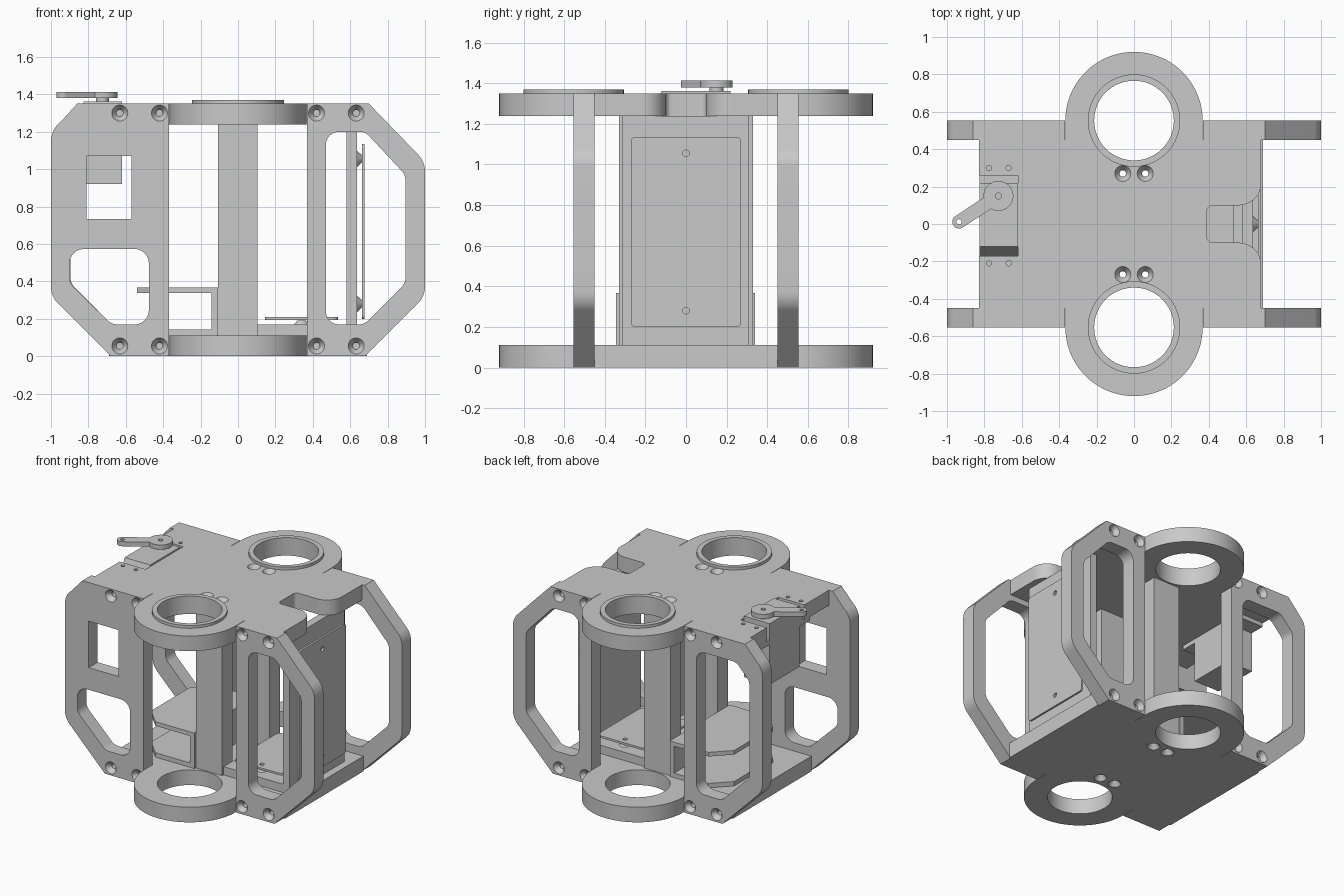
import bpy, bmesh, math
from mathutils import Vector, Matrix

if "Cube" in bpy.data.objects:
    bpy.data.objects.remove(bpy.data.objects["Cube"], do_unlink=True)

grey = bpy.data.materials.new("plain grey")
grey.use_nodes = True
grey.diffuse_color = (0.585, 0.585, 0.585, 1)
grey.node_tree.nodes["Principled BSDF"].inputs["Base Color"].default_value = grey.diffuse_color


def circle(x, y, r, n=64):
    return [(x + r * math.cos(2 * math.pi * i / n), y + r * math.sin(2 * math.pi * i / n)) for i in range(n)]


def arc(x, y, r, a, b, n=24):
    return [(x + r * math.cos(math.radians(a + (b - a) * i / n)),
             y + r * math.sin(math.radians(a + (b - a) * i / n))) for i in range(n + 1)]


def rounded(points, r, n=8):
    """Polygon with every corner filleted by radius r."""
    out = []
    for i, p in enumerate(points):
        p, a, b = Vector(p), Vector(points[i - 1]), Vector(points[(i + 1) % len(points)])
        u, v = (a - p).normalized(), (b - p).normalized()
        half = u.angle(v) / 2
        t = r / math.tan(half)
        c = p + (u + v).normalized() * r / math.sin(half)
        s, e = p + u * t - c, p + v * t - c
        out += [tuple(c + s.lerp(e, k / n).normalized() * r) for k in range(n + 1)]
    return out


def rect(x0, y0, x1, y1):
    return [(x0, y0), (x1, y0), (x1, y1), (x0, y1)]


def finish(name, bm):
    bmesh.ops.remove_doubles(bm, verts=bm.verts, dist=1e-5)
    bmesh.ops.recalc_face_normals(bm, faces=bm.faces)
    me = bpy.data.meshes.new(name)
    bm.to_mesh(me)
    bm.free()
    me.materials.append(grey)
    ob = bpy.data.objects.new(name, me)
    bpy.context.collection.objects.link(ob)
    return ob


def slab(name, outline, lo, hi, holes=(), axis="Z"):
    """Flat outline with holes, extruded from lo to hi along an axis."""
    cu = bpy.data.curves.new(name, "CURVE")
    cu.dimensions, cu.fill_mode, cu.extrude = "2D", "BOTH", (hi - lo) / 2
    for loop in [outline, *holes]:
        sp = cu.splines.new("POLY")
        sp.points.add(len(loop) - 1)
        for pt, (x, y) in zip(sp.points, loop):
            pt.co = (x, y, 0, 1)
        sp.use_cyclic_u = True
    tmp = bpy.data.objects.new("helper", cu)
    me = bpy.data.meshes.new_from_object(tmp)
    bm = bmesh.new()
    bm.from_mesh(me)
    bpy.data.objects.remove(tmp)
    bpy.data.curves.remove(cu)
    bpy.data.meshes.remove(me)
    for v in bm.verts:
        x, y, z = v.co
        z += (lo + hi) / 2
        v.co = {"Z": (x, y, z), "Y": (x, z, y), "X": (z, x, y)}[axis]
    return finish(name, bm)


def box(name, x0, x1, y0, y1, z0, z1):
    return slab(name, rect(x0, y0, x1, y1), z0, z1)


def cone(name, base, direction, r1, r2, depth):
    """Cone from base along direction."""
    d = Vector(direction)
    bm = bmesh.new()
    m = Matrix.Translation(Vector(base) + d * depth / 2) @ d.to_track_quat("Z", "Y").to_matrix().to_4x4()
    bmesh.ops.create_cone(bm, cap_ends=True, segments=32, radius1=r1, radius2=r2, depth=depth, matrix=m)
    return finish(name, bm)


def countersink(ob, base, direction, depth):
    """Cut a screw hole with a conical mouth."""
    d = Vector(direction)
    start = Vector(base) - d * 0.01
    for r1, r2, deep in ((0.05, 0.018, 0.045), (0.017, 0.017, depth + 0.02)):
        cutter = cone("cutter", start, d, r1, r2, deep)
        mod = ob.modifiers.new("cut", "BOOLEAN")
        mod.operation, mod.solver, mod.object = "DIFFERENCE", "EXACT", cutter
        bpy.context.view_layer.update()
        me = bpy.data.meshes.new_from_object(ob.evaluated_get(bpy.context.evaluated_depsgraph_get()))
        ob.modifiers.clear()
        ob.data = me
        bpy.data.objects.remove(cutter)


# Horizontal plates with a ring at the front and the back
ring_y, ring_r, hole_r = 0.553, 0.367, 0.213
rings = [circle(0, s * ring_y, hole_r) for s in (-1, 1)]


def plate_outline(left, right, left_notch=(), right_notch=()):
    return ([(right, -0.45), *right_notch, (right, 0.45), (ring_r, 0.45)]
            + arc(0, ring_y, ring_r, 0, 180, 48)
            + [(-ring_r, 0.45), (left, 0.45), *left_notch, (left, -0.45), (-ring_r, -0.45)]
            + arc(0, -ring_y, ring_r, 180, 360, 48) + [(ring_r, -0.45)])


cable_notch = (arc(0.56, -0.22, 0.12, 0, 90) + arc(0.42, -0.07, 0.03, 270, 180, 6)
               + arc(0.42, 0.07, 0.03, 180, 90, 6) + arc(0.56, 0.22, 0.12, 270, 360))
servo_notch = [(-0.83, 0.26), (-0.62, 0.26), (-0.62, -0.17), (-0.83, -0.17)]
pin_holes = [circle(x, y, 0.014, 16) for x in (-0.775, -0.67) for y in (0.3, -0.21)]
top = slab("top_plate", plate_outline(-0.83, 0.68, servo_notch, cable_notch), 1.24, 1.35, rings + pin_holes)
bottom = slab("bottom_plate", plate_outline(-0.69, 0.69), 0, 0.11, rings)
for x in (-0.06, 0.06):
    for y in (-0.27, 0.27):
        countersink(top, (x, y, 1.35), (0, 0, -1), 0.11)
        countersink(bottom, (x, y, 0), (0, 0, 1), 0.11)

# Raised lips, and pillars with screw bores
for s, side in ((-1, "front"), (1, "back")):
    slab(side + "_ring_lip", circle(0, s * ring_y, 0.247), 1.35, 1.37, [rings[s > 0]])
    y = s * 0.27
    slab(side + "_pillar", rect(-0.107, y - 0.06, 0.104, y + 0.06), 0.11, 1.24,
         [circle(x, y, 0.017, 24) for x in (-0.06, 0.06)])


# Side frames: chamfered outlines with grip openings
def frame_outline(sx, top_x, top_z):
    mid = rounded([(0.68, 0), (1, 0.32), (1, top_z), (top_x, 1.35), (0.37, 0.7)], 0.13)
    mid = [p for p in mid if p[0] > 0.95]
    return [(sx * x, z) for x, z in [(0.37, 0), (0.68, 0), *mid, (top_x, 1.35), (0.37, 1.35)]]


def grip(sx, top_x, top_z):
    pts = [(0.47, 0.17), (0.675, 0.17), (0.895, 0.39), (0.895, top_z), (top_x, 1.2), (0.47, 1.2)]
    return [(sx * x, z) for x, z in rounded(pts, 0.07)]


window = rect(-0.81, 0.733, -0.57, 1.07)
low_grip = rounded([(-0.477, 0.17), (-0.675, 0.17), (-0.9, 0.39), (-0.9, 0.573), (-0.477, 0.573)], 0.075)
for s, side in ((-1, "front"), (1, "back")):
    for sx, end in ((-1, "right"), (1, "left")):
        top_x, top_z = (0.70, 1.04) if sx > 0 else (0.86, 1.2)
        if sx > 0:
            holes = [grip(1, 0.68, 0.97)]
        else:
            holes = [window, low_grip] if s < 0 else [grip(-1, 0.79, 1.09)]
        y0, y1 = sorted((s * 0.45, s * 0.553))
        frame = slab(f"{side}_{end}_frame", frame_outline(sx, top_x, top_z), y0, y1, holes, "Y")
        for x in (0.42, 0.632):
            for z in (0.055, 1.3):
                countersink(frame, (sx * x, s * 0.553, z), (0, -s, 0), 0.085)

# Board bracket with a cover panel on screws
box("bracket_wall", 0.58, 0.635, -0.315, 0.31, 0.11, 1.24)
box("bracket_base", 0.105, 0.58, -0.315, 0.31, 0.11, 0.17)
slab("cover_panel", rounded(rect(-0.27, 0.2, 0.27, 1.135), 0.02), 0.662, 0.677,
     [circle(0, z, 0.016, 24) for z in (0.28, 1.055)], "X")
slab("floor_board", rounded(rect(0.145, -0.26, 0.535, 0.26), 0.03), 0.195, 0.21,
     [circle(0.34, y, 0.016, 24) for y in (-0.21, 0.21)])
for z in (0.28, 1.055):
    cone("panel_standoff", (0.635, 0, z), (1, 0, 0), 0.045, 0.02, 0.027)
for y in (-0.21, 0.21):
    cone("board_standoff", (0.34, y, 0.17), (0, 0, 1), 0.04, 0.02, 0.025)

# Shelf with clipped corners above a matching base
shelf = [(-0.108, -0.345), (-0.108, 0.34), (-0.42, 0.34), (-0.54, 0.22), (-0.54, -0.225), (-0.42, -0.345)]
slab("shelf_base", shelf, 0.11, 0.142)
slab("shelf_top", shelf, 0.337, 0.367)
box("shelf_wall", -0.142, -0.108, -0.345, 0.34, 0.142, 0.337)

# Servo with a sloped cable exit, mounting flange, shaft and horn
slab("servo_body", [(-0.12, 0.92), (0.22, 0.92), (0.22, 1.362), (-0.12, 1.362), (-0.168, 1.24), (-0.12, 1.24)],
     -0.825, -0.62, axis="X")
box("servo_flange", -0.825, -0.62, -0.24, 0.33, 1.21, 1.24)
cone("servo_shaft", (-0.725, 0.15, 1.36), (0, 0, 1), 0.034, 0.034, 0.025)
hub, tip = Vector((-0.725, 0.15)), Vector((-0.935, 0.012))
ang = math.degrees(math.atan2(tip.y - hub.y, tip.x - hub.x))
horn = (arc(tip.x, tip.y, 0.036, ang - 90, ang + 90)
        + arc(hub.x, hub.y, 0.08, ang + 27, ang + 333, 40))
slab("servo_horn", horn, 1.38, 1.413, [circle(tip.x, tip.y, 0.014, 16), circle(hub.x, hub.y, 0.016, 16)])

# Smooth the round walls, keep edges sharp
for ob in bpy.context.view_layer.objects:
    ob.select_set(ob.type == "MESH" and grey.name in ob.data.materials)
bpy.context.view_layer.objects.active = top
bpy.ops.object.shade_smooth_by_angle(angle=math.radians(25))
